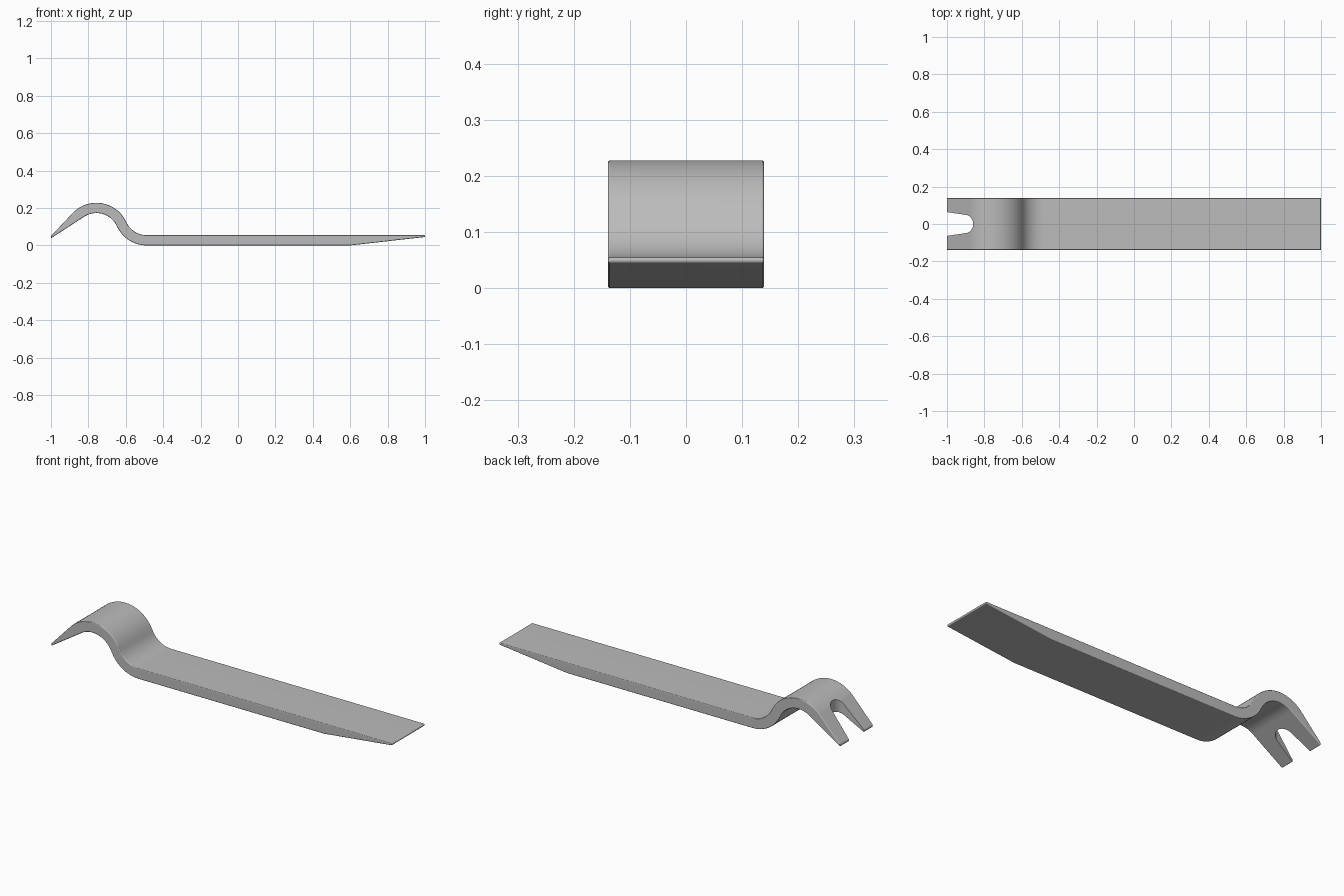
import bpy, bmesh
from math import sin, cos, pi, radians

cube = bpy.data.objects.get("Cube")
if cube:
    bpy.data.objects.remove(cube, do_unlink=True)

HALF_WIDTH = 0.139
THICK = 0.055

steel = bpy.data.materials.new("grey steel")
steel.use_nodes = True
colour = (0.5, 0.5, 0.5, 1)
steel.diffuse_color = colour
steel.node_tree.nodes["Principled BSDF"].inputs["Base Color"].default_value = colour


def arc(cx, cy, rx, ry, start, end, steps=14):
    angles = [radians(start + (end - start) * i / steps) for i in range(steps + 1)]
    return [(cx + rx * cos(a), cy + ry * sin(a)) for a in angles]


def prism(name, points, place, offset):
    """Extrude a closed outline; place turns (u, v) into a start position."""
    bm = bmesh.new()
    face = bm.faces.new([bm.verts.new(place(u, v)) for u, v in points])
    ext = bmesh.ops.extrude_face_region(bm, geom=[face])
    verts = [g for g in ext["geom"] if isinstance(g, bmesh.types.BMVert)]
    bmesh.ops.translate(bm, verts=verts, vec=offset)
    bmesh.ops.recalc_face_normals(bm, faces=bm.faces)
    mesh = bpy.data.meshes.new(name)
    bm.to_mesh(mesh)
    bm.free()
    mesh.materials.append(steel)
    obj = bpy.data.objects.new(name, mesh)
    bpy.context.collection.objects.link(obj)
    return obj


# Side outline: tapered blade, flat shank, upward bend, hump and claw
hump_x, hump_z, hump_r = -0.757, 0.053, 0.175
bend_x, bend_r = -0.488, 0.175
join = 24.4
upper = ([(1, THICK)]
         + arc(bend_x, bend_r, bend_r - THICK, bend_r - THICK, 270, 180 + join)
         + arc(hump_x, hump_z, hump_r, hump_r, join, 135, 20)[1:]
         + [(-1, 0.05)])
lower = ([(-1, 0.038)]
         + arc(hump_x, hump_z, hump_r - THICK, hump_r - THICK, 125, join, 20)
         + arc(bend_x, bend_r, bend_r, bend_r, 180 + join, 270)[1:]
         + [(0.6, 0), (1, 0.045)])
bar = prism("pry_bar", upper + lower,
            lambda u, v: (u, -HALF_WIDTH, v), (0, 2 * HALF_WIDTH, 0))

# Tapered, round-ended slot that splits the claw
slot = prism("claw_slot_cutter",
             [(-1.05, -0.071)] + arc(-0.902, 0, 0.042, 0.049, -90, 90, 20) + [(-1.05, 0.071)],
             lambda u, v: (u, v, -0.1), (0, 0, 0.5))
slot.hide_render = True
slot.hide_viewport = True

bpy.ops.object.select_all(action="DESELECT")
bpy.context.view_layer.objects.active = bar
bar.select_set(True)

# Softened edges, then the slot cut
bevel = bar.modifiers.new("soft_edges", "BEVEL")
bevel.width = 0.004
bevel.segments = 3
bevel.limit_method = "ANGLE"
bevel.angle_limit = radians(40)
cut = bar.modifiers.new("slot_cut", "BOOLEAN")
cut.operation = "DIFFERENCE"
cut.solver = "EXACT"
cut.object = slot
for modifier in (bevel.name, cut.name):
    bpy.ops.object.modifier_apply(modifier=modifier)
bpy.data.objects.remove(slot, do_unlink=True)

bpy.ops.object.shade_smooth_by_angle(angle=radians(35))
normals = bar.modifiers.new("flat_face_normals", "WEIGHTED_NORMAL")
normals.keep_sharp = True
